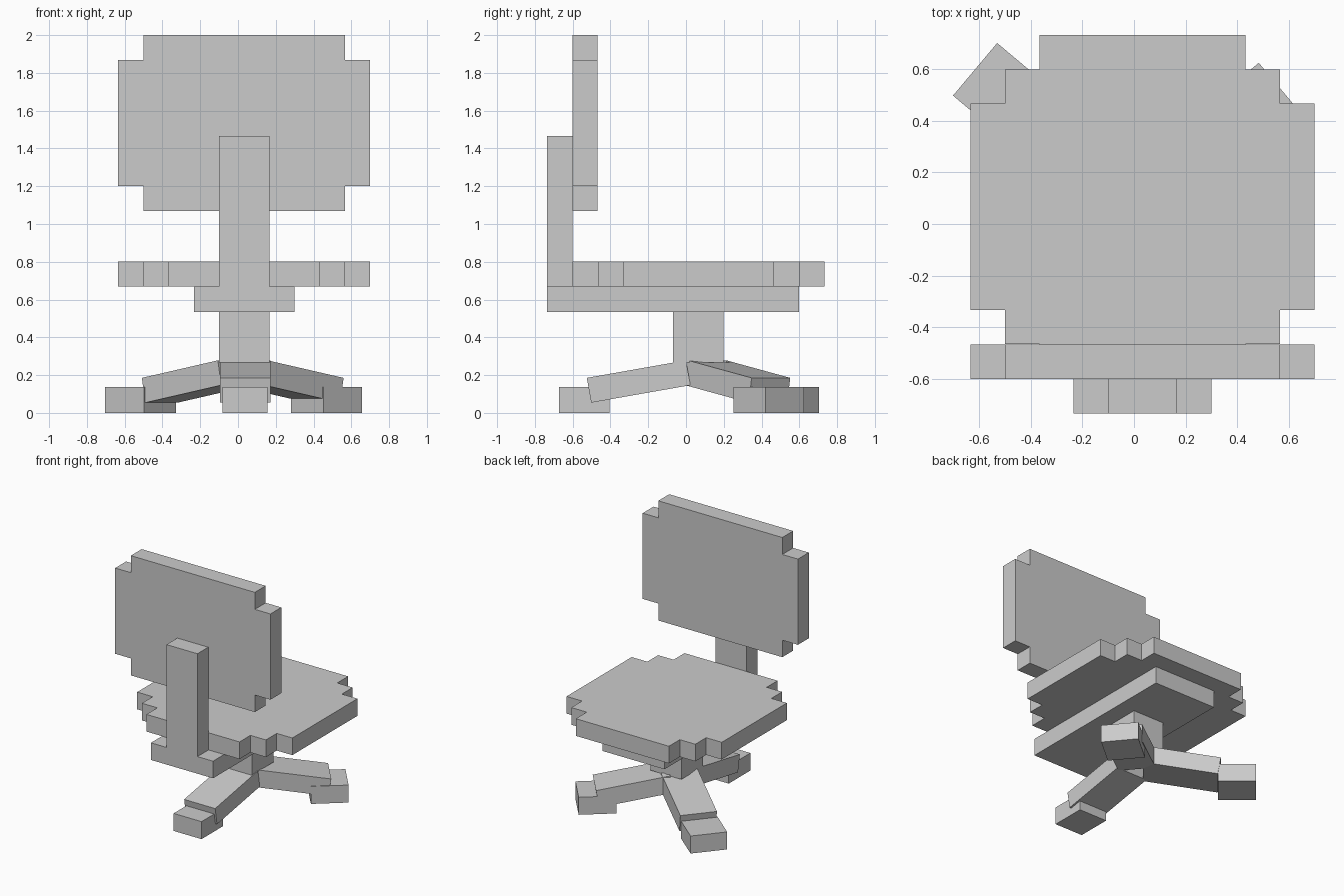
import bpy
import bmesh
from math import radians
from mathutils import Matrix, Vector

cube = bpy.data.objects.get("Cube")
if cube:
    bpy.data.objects.remove(cube, do_unlink=True)

U = 0.1333          # thickness of every slab
CX = 0.033          # centre line of the chair

grey = bpy.data.materials.new("plain_grey")
grey.use_nodes = True
grey.diffuse_color = (0.6, 0.6, 0.6, 1)
grey.node_tree.nodes["Principled BSDF"].inputs["Base Color"].default_value = (0.6, 0.6, 0.6, 1)


def finish(name, bm, matrix):
    bm.transform(matrix)
    bmesh.ops.recalc_face_normals(bm, faces=bm.faces)
    mesh = bpy.data.meshes.new(name)
    bm.to_mesh(mesh)
    bm.free()
    mesh.materials.append(grey)
    obj = bpy.data.objects.new(name, mesh)
    bpy.context.collection.objects.link(obj)
    return obj


def box(name, size, centre, matrix=Matrix()):
    bm = bmesh.new()
    bmesh.ops.create_cube(bm, size=1)
    bm.transform(Matrix.Translation(centre) @ Matrix.Diagonal((*size, 1)))
    return finish(name, bm, matrix)


def span(name, x, y, z):
    """Box given by its lower and upper limits on each axis."""
    box(name, [b - a for a, b in (x, y, z)], [(a + b) / 2 for a, b in (x, y, z)])


def stepped_plate(name, quarter, matrix):
    """Slab with stepped corners, mirrored from one quarter of its outline."""
    half = quarter + [(-x, y) for x, y in reversed(quarter)]
    outline = half + [(-x, -y) for x, y in half]
    bm = bmesh.new()
    face = bm.faces.new([bm.verts.new((x, y, -U / 2)) for x, y in outline])
    top = bmesh.ops.extrude_face_region(bm, geom=[face])["geom"]
    verts = [v for v in top if isinstance(v, bmesh.types.BMVert)]
    bmesh.ops.translate(bm, verts=verts, vec=(0, 0, U))
    return finish(name, bm, matrix)


# Seat and backrest
stepped_plate("seat",
              [(0.667, 0.4), (0.533, 0.4), (0.533, 0.533), (0.4, 0.533), (0.4, 0.667)],
              Matrix.Translation((CX, 0.067, 0.735)))
stepped_plate("backrest",
              [(0.667, 0.333), (0.533, 0.333), (0.533, 0.465)],
              Matrix.Translation((CX, -0.535, 1.535)) @ Matrix.Rotation(radians(90), 4, "X"))

# Support parts
span("back_post", (-0.1, 0.166), (-0.735, -0.602), (0.668, 1.467))
span("seat_support", (-0.234, 0.3), (-0.735, 0.598), (0.535, 0.668))
span("column", (-0.1, 0.166), (-0.068, 0.199), (0.268, 0.535))


# Legs slope down from an inner top edge, each ending on a square foot
def leg(side, start, foot, angle, foot_width):
    turn = Matrix.Rotation(radians(angle), 4, "Z")
    slope = Matrix.Rotation(radians(10), 4, "Y")
    box(side + "_leg", (4 * U, 2 * U, U), (2 * U, 0, -U / 2),
        Matrix.Translation(Vector((*start, 0.278))) @ turn @ slope)
    box(side + "_foot", (2 * U, foot_width, 0.136), (0, 0, 0.068),
        Matrix.Translation(Vector((*foot, 0))) @ turn)


leg("front", (0.038, 0), (0.037, -0.539), -90, 0.24)
leg("left", (0.071, 0.112), (0.468, 0.438), 40, 2 * U)
leg("right", (-0.021, 0.112), (-0.515, 0.515), 140, 2 * U)
